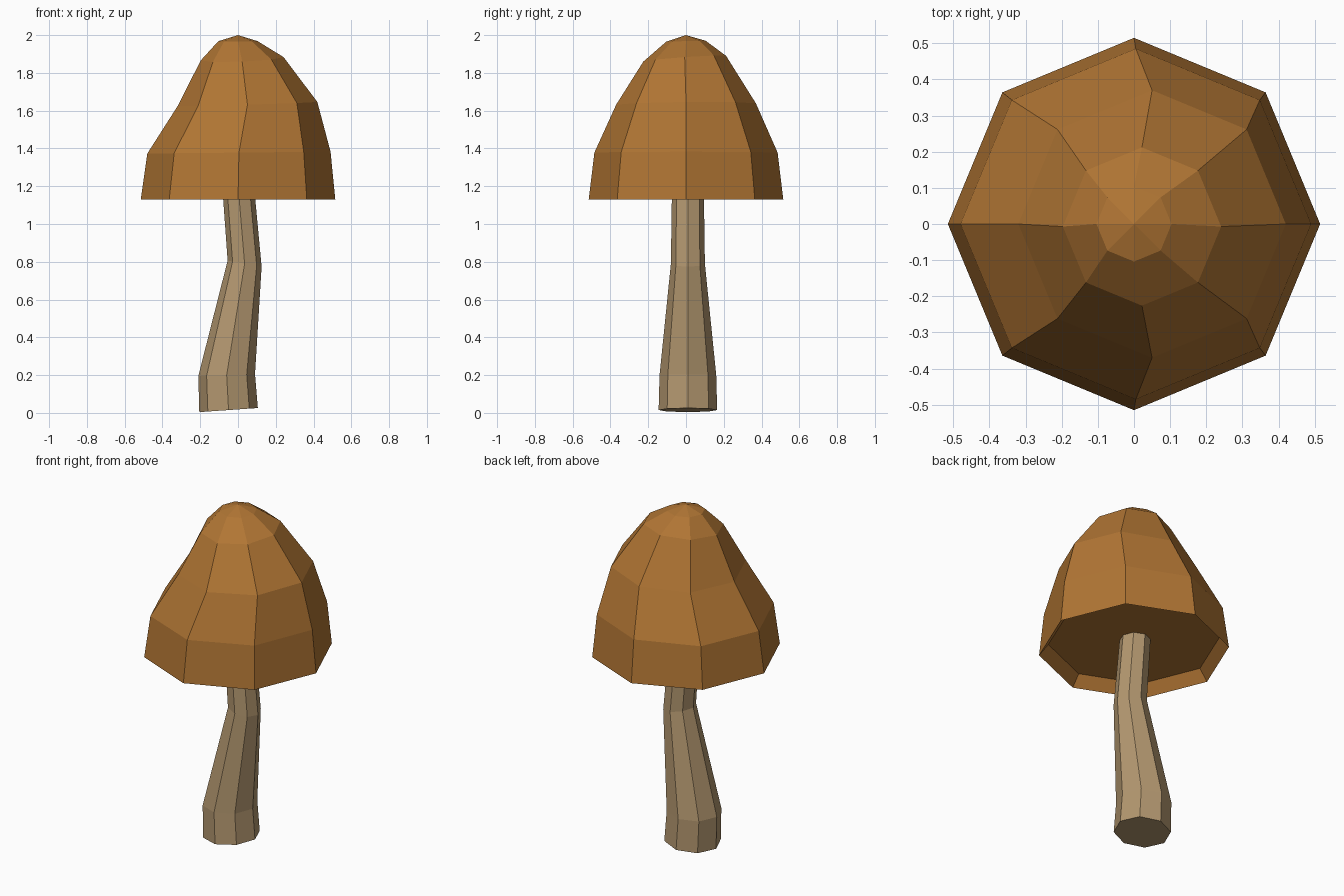
import bpy, bmesh
from math import cos, sin, pi

if "Cube" in bpy.data.objects:
    bpy.data.objects.remove(bpy.data.objects["Cube"])

SIDES = 8

def material(name, rgb):
    m = bpy.data.materials.new(name)
    m.diffuse_color = (*rgb, 1)
    m.use_nodes = True
    m.node_tree.nodes["Principled BSDF"].inputs["Base Color"].default_value = m.diffuse_color
    return m

def loft(name, rings, mat, apex=None):
    """Skin octagonal rings (cx, cy, z, radius, tilt_x, tilt_y), bottom to top."""
    bm = bmesh.new()
    loops = []
    for cx, cy, z, r, tx, ty in rings:
        loop = []
        for i in range(SIDES):
            a = 2 * pi * i / SIDES
            dx, dy = r * cos(a), r * sin(a)
            loop.append(bm.verts.new((cx + dx, cy + dy, z + tx * dx + ty * dy)))
        loops.append(loop)
    for low, high in zip(loops, loops[1:]):
        for i in range(SIDES):
            j = (i + 1) % SIDES
            bm.faces.new((low[i], low[j], high[j], high[i]))
    bm.faces.new(loops[0][::-1])
    if apex:
        tip = bm.verts.new(apex)
        for i in range(SIDES):
            bm.faces.new((loops[-1][i], loops[-1][(i + 1) % SIDES], tip))
    else:
        bm.faces.new(loops[-1])
    bmesh.ops.recalc_face_normals(bm, faces=bm.faces)
    mesh = bpy.data.meshes.new(name)
    bm.to_mesh(mesh)
    bm.free()
    mesh.materials.append(mat)
    ob = bpy.data.objects.new(name, mesh)
    bpy.context.collection.objects.link(ob)
    return ob

# Bent stem, flaring towards the tilted foot
loft("stem", [
    (-0.05, 0.01, 0.015, 0.155, 0.07, 0),
    (-0.06, 0.01, 0.20, 0.15, 0.03, 0),
    (0.035, 0.01, 0.79, 0.09, -0.18, 0),
    (0.00, 0.01, 1.21, 0.084, 0, 0),
], material("stem_tan", (0.45, 0.31, 0.16)))

# Bell cap, starting at the recessed underside and running over the rim
loft("cap", [
    (0, 0, 1.195, 0.465, 0, 0),
    (0, 0, 1.13, 0.515, 0, 0),
    (0.005, 0, 1.378, 0.485, 0.01, 0),
    (0.05, 0, 1.635, 0.37, 0.03, 0.01),
    (0.022, -0.007, 1.875, 0.219, 0.04, 0.07),
    (0, 0, 1.968, 0.104, 0, 0.02),
], material("cap_brown", (0.44, 0.18, 0.034)), apex=(0, 0, 2.0))
